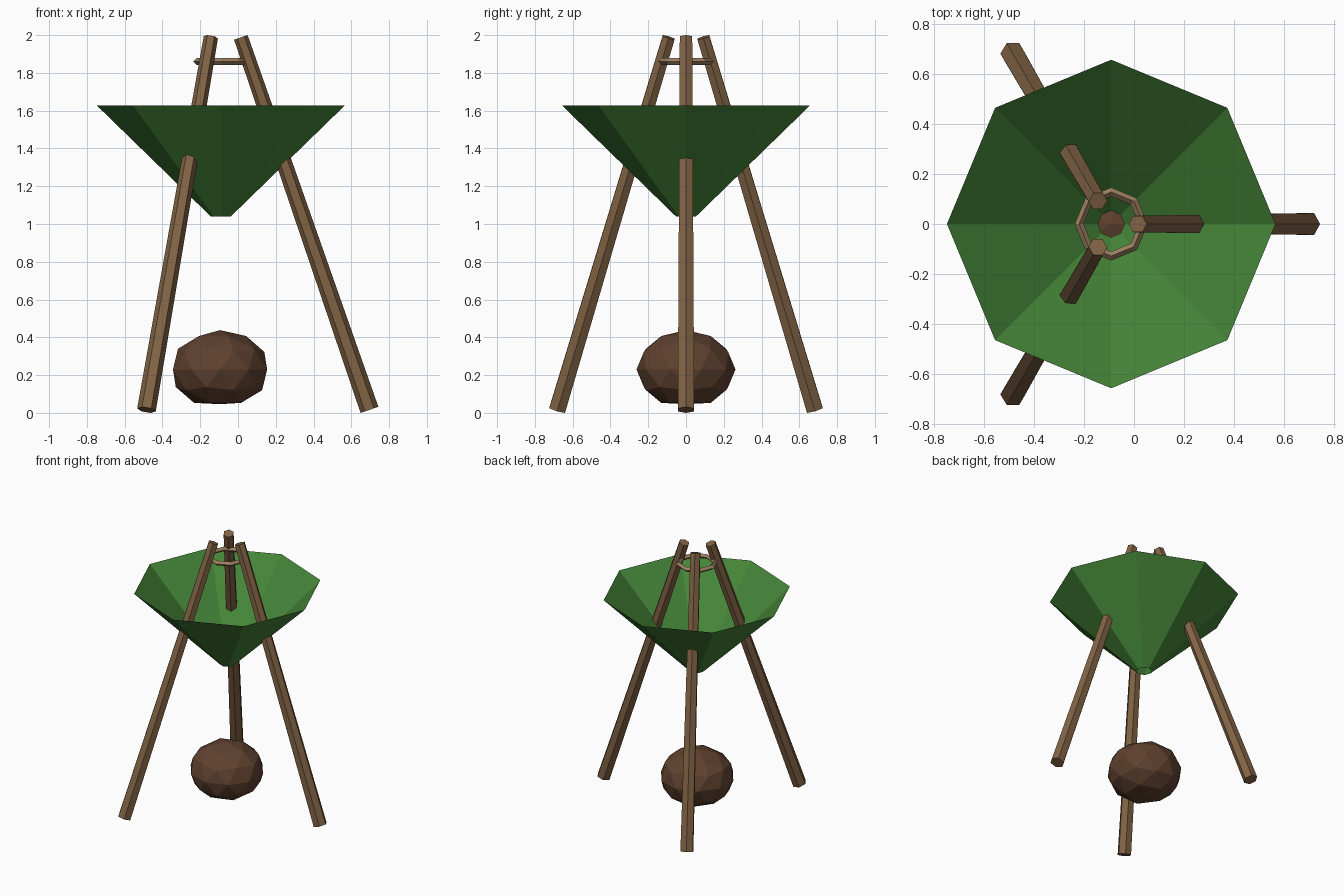
import bpy, bmesh, math
from mathutils import Matrix

if "Cube" in bpy.data.objects:
    bpy.data.objects.remove(bpy.data.objects["Cube"])

CX = -0.091  # shared vertical axis of the model


def material(name, rgb):
    m = bpy.data.materials.new(name)
    m.diffuse_color = (*rgb, 1)
    m.use_nodes = True
    m.node_tree.nodes["Principled BSDF"].inputs["Base Color"].default_value = m.diffuse_color
    return m


green = material("leaf green", (0.06, 0.235, 0.04))
wood = material("pole wood", (0.22, 0.125, 0.058))
dark = material("dark brown", (0.115, 0.053, 0.028))
rope = material("rope tan", (0.34, 0.22, 0.12))


def frustum(name, sides, profile, mat, caps=True):
    """Loft of (radius, z) rings with the first corner on +x."""
    bm = bmesh.new()
    rings = [[bm.verts.new((r * math.cos(math.tau * i / sides),
                            r * math.sin(math.tau * i / sides), z))
              for i in range(sides)] for r, z in profile]
    for a, b in zip(rings, rings[1:]):
        for i in range(sides):
            j = (i + 1) % sides
            bm.faces.new((a[i], a[j], b[j], b[i]))
    if caps:
        bm.faces.new(rings[0][::-1])
        bm.faces.new(rings[-1])
    me = bpy.data.meshes.new(name)
    bm.to_mesh(me)
    bm.free()
    me.materials.append(mat)
    ob = bpy.data.objects.new(name, me)
    bpy.context.collection.objects.link(ob)
    return ob


# Three tapered hexagonal poles leaning in to the top
R0, Z0, R1, Z1 = 0.787, 0.016, 0.106, 1.988
length = math.hypot(R0 - R1, Z1 - Z0)
lean = math.atan2(R0 - R1, Z1 - Z0)
for k, side in enumerate(("right", "back_left", "front_left")):
    pole = frustum(side + "_pole", 6, [(0.05, 0), (0.038, length)], wood)
    pole.data.transform(Matrix.Translation((CX, 0, 0))
                        @ Matrix.Rotation(math.tau * k / 3, 4, 'Z')
                        @ Matrix.Translation((R0, 0, Z0))
                        @ Matrix.Rotation(-lean, 4, 'Y'))

# Open funnel-shaped canopy, a single thin sheet
canopy = frustum("canopy", 8, [(0.053, 1.04), (0.656, 1.627)], green, caps=False)
canopy.location.x = CX

# Rope ring binding the poles
bpy.ops.mesh.primitive_torus_add(major_segments=8, minor_segments=4,
                                 major_radius=0.128, minor_radius=0.018,
                                 location=(CX, 0, 1.86))
ring = bpy.context.object
ring.name = "rope_ring"
ring.data.materials.append(rope)

# Faceted bundle under the canopy, slightly flat at the bottom
bpy.ops.mesh.primitive_ico_sphere_add(subdivisions=2, radius=1,
                                      location=(CX - 0.004, 0, 0.23))
ball = bpy.context.object
ball.name = "bundle"
for v in ball.data.vertices:
    v.co = (v.co.x * 0.262, v.co.y * 0.262, max(v.co.z * 0.208, -0.184))
ball.data.materials.append(dark)
